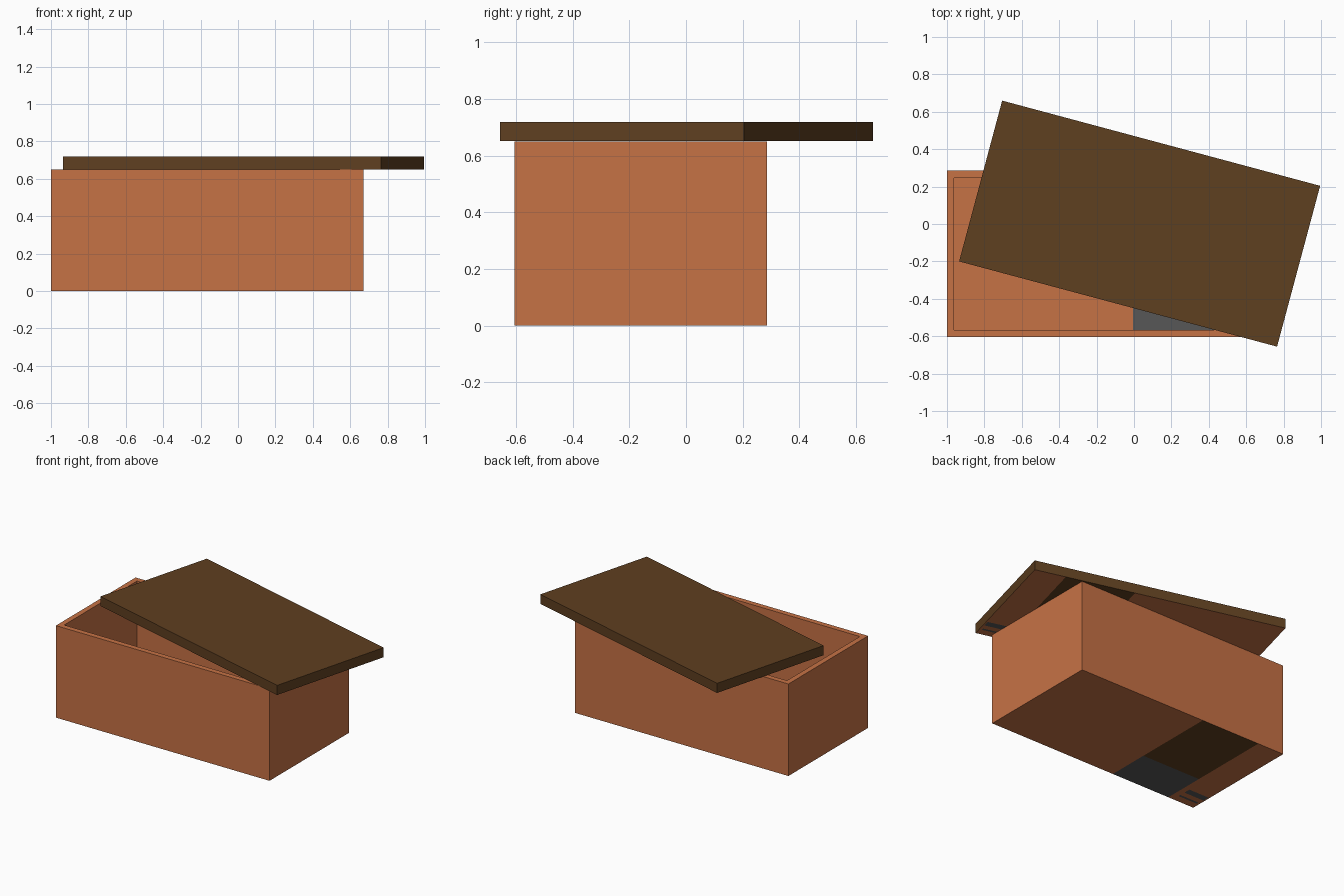
import bpy, bmesh, math
from mathutils import Vector, Matrix

if "Cube" in bpy.data.objects:
    bpy.data.objects.remove(bpy.data.objects["Cube"])


def material(name, rgb):
    m = bpy.data.materials.new(name)
    m.diffuse_color = (*rgb, 1.0)
    m.use_nodes = True
    m.node_tree.nodes["Principled BSDF"].inputs["Base Color"].default_value = m.diffuse_color
    return m


MATS = [material("terracotta", (0.565, 0.168, 0.060)),
        material("dark_brown", (0.114, 0.050, 0.0144)),
        material("grey", (0.095, 0.095, 0.095))]

# colour patches: s range (along x), v range (back to front), material
PATCHES = [(0.124, 0.40, 0.0, 0.66, 1), (0.124, 0.40, 0.66, 1.0, 2),
           (0.005, 0.10, 0.82, 0.875, 2), (0.01, 0.10, 0.92, 0.94, 2)]


def paint_patches(bm, face, from_right):
    """Cut a horizontal rectangle along the patch borders and colour the cells."""
    xs = [v.co.x for v in face.verts]
    ys = [v.co.y for v in face.verts]
    x0, x1, y0, y1 = min(xs), max(xs), min(ys), max(ys)
    z, up = face.verts[0].co.z, face.normal.z > 0

    def cells():
        return [f for f in bm.faces if abs(f.normal.z) > 0.9 and (f.normal.z > 0) == up
                and all(abs(v.co.z - z) < 1e-5 for v in f.verts)]

    cuts = set()
    for a, b, c, d, _ in PATCHES:
        for s in (a, b):
            t = 1 - s if from_right else s
            cuts.add((x0 + t * (x1 - x0), 0))
        for v in (c, d):
            if 0 < v < 1:
                cuts.add((y1 - v * (y1 - y0), 1))
    for pos, axis in sorted(cuts):
        fs = cells()
        geom = fs + list({e for f in fs for e in f.edges}) + list({v for f in fs for v in f.verts})
        co, no = Vector((0, 0, 0)), Vector((0, 0, 0))
        co[axis], no[axis] = pos, 1
        bmesh.ops.bisect_plane(bm, geom=geom, plane_co=co, plane_no=no, dist=1e-6)
        bm.normal_update()
    for f in cells():
        c = f.calc_center_median()
        s = (c.x - x0) / (x1 - x0)
        s = 1 - s if from_right else s
        v = (y1 - c.y) / (y1 - y0)
        f.material_index = 0
        for a, b, lo, hi, m in PATCHES:
            if a < s < b and lo < v < hi:
                f.material_index = m


def block(size):
    bm = bmesh.new()
    bmesh.ops.create_cube(bm, size=1, matrix=Matrix.Diagonal((*size, 1)))
    bm.normal_update()
    return bm


def find(bm, sign):
    return next(f for f in bm.faces if f.normal.z * sign > 0.9)


def finish(bm, name, loc, rot=0):
    me = bpy.data.meshes.new(name)
    bm.to_mesh(me)
    bm.free()
    for m in MATS:
        me.materials.append(m)
    ob = bpy.data.objects.new(name, me)
    ob.location = loc
    ob.rotation_euler.z = rot
    bpy.context.collection.objects.link(ob)


# open box: hollowed block with patched underside and inner floor
WALL = 0.038
bm = block((1.67, 0.89, 0.65))
top = find(bm, 1)
bmesh.ops.inset_region(bm, faces=[top], thickness=WALL, use_even_offset=True)
res = bmesh.ops.extrude_discrete_faces(bm, faces=[top])
floor = res["faces"][0]
for v in floor.verts:
    v.co.z -= 0.65 - WALL
bm.normal_update()
paint_patches(bm, floor, True)
paint_patches(bm, find(bm, -1), False)
finish(bm, "open_box", (-0.165, -0.16, 0.325))

# lid: brown slab turned askew, patched underside
bm = block((1.76, 0.89, 0.068))
for f in bm.faces:
    f.material_index = 1
paint_patches(bm, find(bm, -1), True)
finish(bm, "lid", (0.03, 0.002, 0.685), math.radians(-15))
